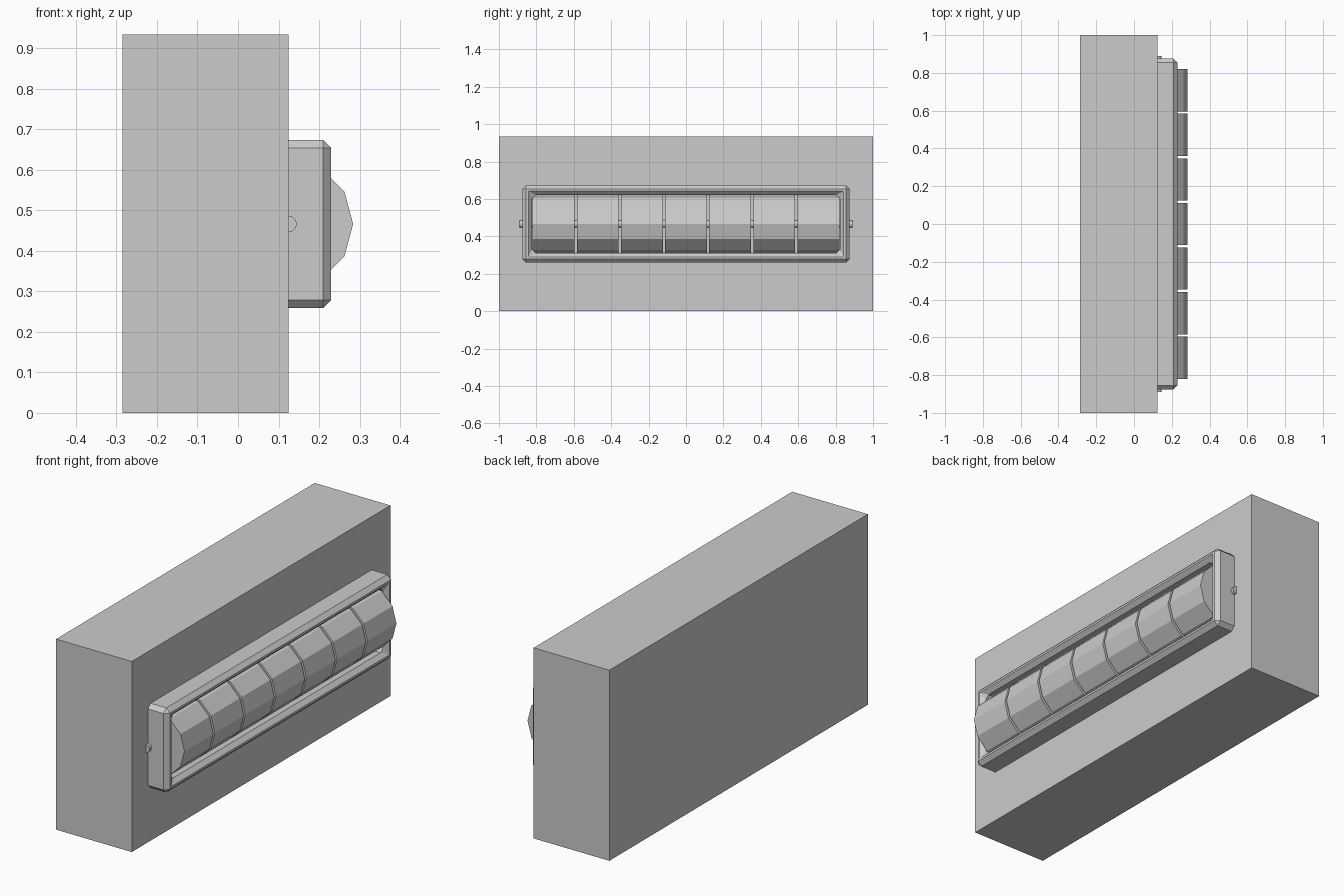
import bpy, bmesh, math
from mathutils import Matrix

if "Cube" in bpy.data.objects:
    bpy.data.objects.remove(bpy.data.objects["Cube"])

MID_Z = 0.466      # height of the roller axis
FACE_X = 0.125     # front face of the block


def finish(name, bm):
    bmesh.ops.remove_doubles(bm, verts=bm.verts, dist=1e-5)
    bmesh.ops.recalc_face_normals(bm, faces=bm.faces)
    mesh = bpy.data.meshes.new(name)
    bm.to_mesh(mesh)
    bm.free()
    obj = bpy.data.objects.new(name, mesh)
    bpy.context.collection.objects.link(obj)
    return obj


def box(name, lo, hi):
    bm = bmesh.new()
    bmesh.ops.create_cube(bm, size=1)
    for v in bm.verts:
        v.co = [a + (c + 0.5) * (b - a) for a, b, c in zip(lo, hi, v.co)]
    return finish(name, bm)


def rod(name, y, length, radius):
    # 12-sided cylinder along y with a vertex pointing straight at +x
    bm = bmesh.new()
    bmesh.ops.create_cone(bm, cap_ends=True, segments=12, radius1=radius,
                          radius2=radius, depth=length,
                          matrix=Matrix.Rotation(math.radians(90), 4, 'X'))
    bmesh.ops.translate(bm, verts=bm.verts, vec=(FACE_X, y, MID_Z))
    return finish(name, bm)


def corner_loop(bm, x, hy, hz, c):
    # rectangle in the yz plane with corners cut by c
    pts = [(hy, hz - c), (hy - c, hz), (c - hy, hz), (-hy, hz - c),
           (-hy, c - hz), (c - hy, -hz), (hy - c, -hz), (hy, c - hz)]
    return [bm.verts.new((x, y, MID_Z + z)) for y, z in pts]


# Main block
box("wall_block", (-0.285, -1, 0), (FACE_X, 1, 0.933))

# Chamfered frame: outer wall, front rim, inner wall
bm = bmesh.new()
profile = [(0.10, 0.875, 0.207, 0.02), (0.21, 0.875, 0.207, 0.02),
           (0.23, 0.855, 0.187, 0), (0.23, 0.843, 0.176, 0),
           (0.21, 0.823, 0.156, 0.02), (0.10, 0.823, 0.156, 0.02)]
loops = [corner_loop(bm, *p) for p in profile]
for i, a in enumerate(loops):
    b = loops[(i + 1) % len(loops)]
    for k in range(8):
        n = (k + 1) % 8
        bm.faces.new((a[k], a[n], b[n], b[k]))
finish("frame", bm)

# Seven rollers on a shared axle
for i in range(7):
    rod(f"roller_{i + 1}", (i - 3) * 0.236, 0.224, 0.159)
rod("axle", 0, 1.78, 0.02)
